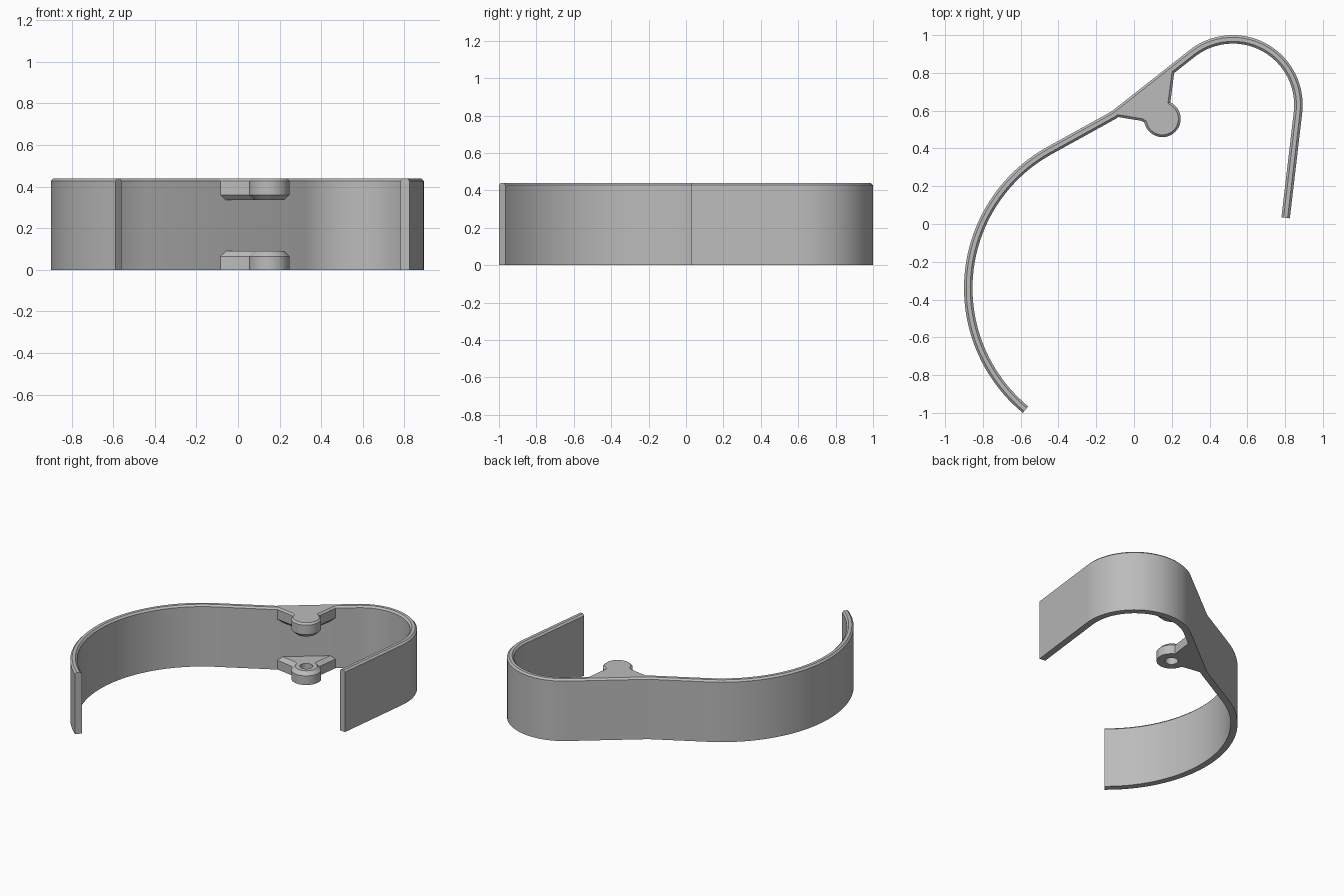
import bpy, bmesh
from math import radians, cos, sin
from mathutils import Vector

cube = bpy.data.objects.get("Cube")
if cube:
    bpy.data.objects.remove(cube)

HEIGHT, THICK, EDGE, CHAMFER = 0.44, 0.045, 0.012, 0.025

grey = bpy.data.materials.new("plain grey")
grey.use_nodes = True
grey.diffuse_color = (0.5, 0.5, 0.5, 1)
grey.node_tree.nodes["Principled BSDF"].inputs["Base Color"].default_value = (0.5, 0.5, 0.5, 1)


def arc(cx, cy, r, a0, a1, n):
    angles = [radians(a0 + (a1 - a0) * i / n) for i in range(n + 1)]
    return [Vector((cx + r * cos(a), cy + r * sin(a))) for a in angles]


def offset(path, d):
    """Shift an open path to its right by d, with mitred corners."""
    out = []
    for i, p in enumerate(path):
        dirs = []
        if i > 0:
            dirs.append((p - path[i - 1]).normalized())
        if i < len(path) - 1:
            dirs.append((path[i + 1] - p).normalized())
        normals = [Vector((t.y, -t.x)) for t in dirs]
        m = sum(normals, Vector((0, 0))).normalized()
        out.append(p + m * d / max(m.dot(normals[0]), 0.4))
    return out


def loft(name, rings, closed_rings):
    """Join point rings; each ring is one layer of the part."""
    bm = bmesh.new()
    rows = [[bm.verts.new(p) for p in ring] for ring in rings]
    n = len(rows[0])
    for a, b in zip(rows, rows[1:]):
        for i in range(n if closed_rings else n - 1):
            j = (i + 1) % n
            bm.faces.new((a[i], a[j], b[j], b[i]))
    bm.faces.new(rows[0][::-1])
    bm.faces.new(rows[-1])
    bmesh.ops.recalc_face_normals(bm, faces=bm.faces)
    mesh = bpy.data.meshes.new(name)
    bm.to_mesh(mesh)
    bm.free()
    mesh.materials.append(grey)
    ob = bpy.data.objects.new(name, mesh)
    bpy.context.collection.objects.link(ob)
    return ob


def activate(ob):
    bpy.ops.object.select_all(action='DESELECT')
    ob.select_set(True)
    bpy.context.view_layer.objects.active = ob


def smooth(ob):
    activate(ob)
    bpy.ops.object.shade_smooth_by_angle(angle=radians(25))


# Curved band: outer line swept with a section whose top edges are chamfered
outer = arc(-0.045, -0.34, 0.855, 230.5, 119.5, 48)
outer += [Vector((-0.119, 0.596))]
outer += arc(0.523, 0.63, 0.37, 128, -6.5, 48)
outer += [Vector((0.825, 0.03))]
section = [(0, 0), (0, HEIGHT - EDGE), (EDGE, HEIGHT), (THICK - EDGE, HEIGHT),
           (THICK, HEIGHT - EDGE), (THICK, 0)]
lines = [[p.to_3d() + Vector((0, 0, z)) for p in offset(outer, d)] for d, z in section]
band = loft("curved_band", list(zip(*lines)), True)
smooth(band)

# Hinge lugs: web with a round boss, chamfered on the side facing the gap
BOSS = (0.15, 0.557)
lug_path = [Vector((-0.101, 0.569)), Vector((0.04, 0.546))]
lug_path += arc(*BOSS, 0.097, 192, 424, 32)
lug_path += [Vector((0.215, 0.818))]


def lug(name, layers, hole_z, hole_depth):
    rings = [[p.to_3d() + Vector((0, 0, z)) for p in offset(lug_path, -d)] for z, d in layers]
    ob = loft(name, rings, True)
    # Pin hole
    bpy.ops.mesh.primitive_cylinder_add(vertices=32, radius=0.042, depth=hole_depth,
                                        location=(*BOSS, hole_z))
    cutter = bpy.context.object
    cutter.hide_render = True
    cutter.data.materials.append(grey)
    activate(ob)
    mod = ob.modifiers.new("pin_hole", 'BOOLEAN')
    mod.operation = 'DIFFERENCE'
    mod.solver = 'EXACT'
    mod.object = cutter
    bpy.ops.object.modifier_apply(modifier=mod.name)
    bpy.data.objects.remove(cutter)
    smooth(ob)


lug("lower_hinge_lug", [(0, 0), (0.09 - CHAMFER, 0), (0.09, CHAMFER)], 0.045, 0.3)
lug("upper_hinge_lug", [(0.335, CHAMFER), (0.335 + CHAMFER, 0), (HEIGHT - EDGE, 0),
                        (HEIGHT, EDGE)], 0.335, 0.1)
